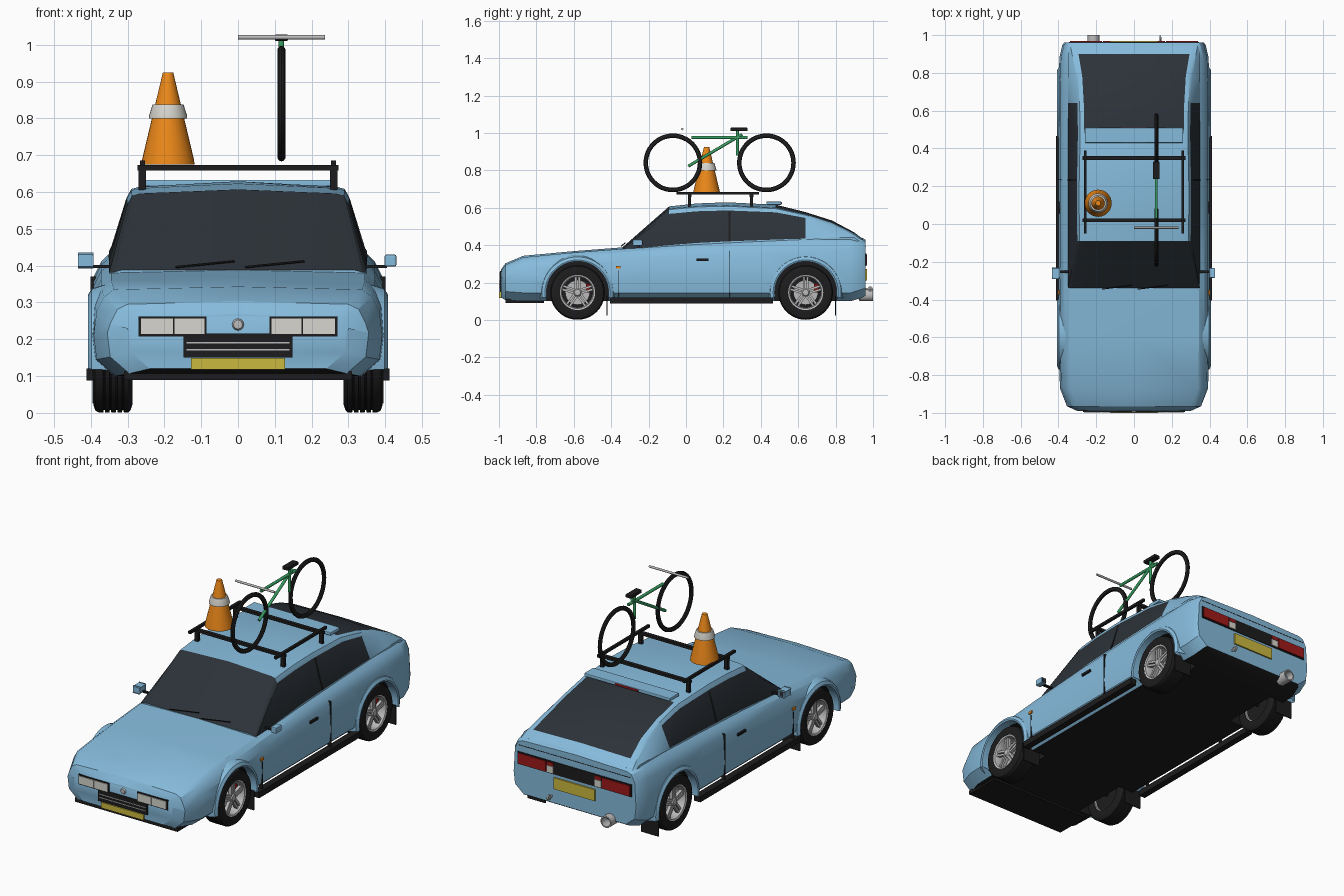
import bpy, bmesh, math
from mathutils import Vector, Matrix

if "Cube" in bpy.data.objects:
    bpy.data.objects.remove(bpy.data.objects["Cube"])

def mat(name, r, g, b):
    m = bpy.data.materials.new(name)
    m.diffuse_color = (r, g, b, 1)
    m.use_nodes = True
    m.node_tree.nodes["Principled BSDF"].inputs["Base Color"].default_value = m.diffuse_color
    return m

BLUE = mat("paint_blue", .24, .50, .72)
GLASS = mat("glass_dark", .025, .032, .04)
BLACK = mat("black_plastic", .012, .012, .013)
SILVER = mat("silver", .5, .5, .5)
WHITE = mat("lens_white", .68, .67, .62)
YELLOW = mat("plate_yellow", .6, .48, .05)
RED = mat("lens_red", .35, .01, .01)
ORANGE = mat("orange", .85, .25, .01)
GREEN = mat("frame_green", .04, .35, .12)

def make(name, bm, mats, smooth=None):
    bmesh.ops.remove_doubles(bm, verts=bm.verts, dist=1e-5)
    bmesh.ops.recalc_face_normals(bm, faces=bm.faces)
    me = bpy.data.meshes.new(name)
    bm.to_mesh(me)
    bm.free()
    for m in mats:
        me.materials.append(m)
    o = bpy.data.objects.new(name, me)
    bpy.context.collection.objects.link(o)
    if smooth:
        shade(o, smooth)
    return o

def activate(o):
    bpy.ops.object.select_all(action='DESELECT')
    o.select_set(True)
    bpy.context.view_layer.objects.active = o

def shade(o, deg):
    activate(o)
    bpy.ops.object.shade_smooth_by_angle(angle=math.radians(deg))

def box(name, m, x, y, z, mirror=False, bevel=0, xf=None):
    """Box from (min, max) ranges, optionally repeated on the other side."""
    for s in ((1, -1) if mirror else (1,)):
        bm = bmesh.new()
        bmesh.ops.create_cube(bm, size=1)
        for v in bm.verts:
            v.co = Vector((s * (sum(x) / 2 + v.co.x * (x[1] - x[0])),
                           sum(y) / 2 + v.co.y * (y[1] - y[0]),
                           sum(z) / 2 + v.co.z * (z[1] - z[0])))
        if bevel:
            bmesh.ops.bevel(bm, geom=bm.edges[:], offset=bevel, segments=2, profile=.5, affect='EDGES')
        if xf:
            bm.transform(xf)
        make(name, bm, [m])

def revolve(name, m, prof, axis, c, n=32, a0=0, a1=2 * math.pi, closed=False, smooth=35):
    """Spin (radius, height) points about an axis through c."""
    bm = bmesh.new()
    full = a1 - a0 > 6.28
    rings = []
    for k in range(n if full else n + 1):
        t = a0 + (a1 - a0) * k / n
        u, w = math.cos(t), math.sin(t)
        put = {'X': lambda r, h: (h, r * u, r * w), 'Y': lambda r, h: (r * u, h, r * w),
               'Z': lambda r, h: (r * u, r * w, h)}[axis]
        rings.append([bm.verts.new(Vector(put(r, h)) + Vector(c)) for r, h in prof])
    p = len(prof)
    for k in range(n):
        a, b = rings[k], rings[(k + 1) % len(rings)]
        for j in range(p if closed else p - 1):
            bm.faces.new((a[j], a[(j + 1) % p], b[(j + 1) % p], b[j]))
    return make(name, bm, [m], smooth)

def tube(name, m, a, b, r, n=10):
    a, b = Vector(a), Vector(b)
    bm = bmesh.new()
    bmesh.ops.create_cone(bm, cap_ends=True, segments=n, radius1=r, radius2=r, depth=(b - a).length)
    bm.transform(Matrix.Translation((a + b) / 2) @ (b - a).to_track_quat('Z', 'Y').to_matrix().to_4x4())
    make(name, bm, [m], 40)

def loft(name, halves, mats, pick):
    """Skin symmetrical half sections; pick(station, strip) gives the material slot."""
    bm = bmesh.new()
    rings = [[bm.verts.new(p) for p in h] + [bm.verts.new((-x, y, z)) for x, y, z in h[-2:0:-1]]
             for h in halves]
    m = len(rings[0])
    for i in range(len(rings) - 1):
        for k in range(m):
            f = bm.faces.new((rings[i][k], rings[i][(k + 1) % m], rings[i + 1][(k + 1) % m], rings[i + 1][k]))
            f.material_index = pick(i, min(k, m - 1 - k))
    bm.faces.new(rings[0])
    bm.faces.new(rings[-1])
    return make(name, bm, mats)

WHEELS = (-.58, .64)
WZ = .147

# lower body: y, half width, bottom, shoulder, top
stations = [(-.99, .30, .12, .25, .268), (-.965, .355, .107, .282, .303), (-.87, .392, .10, .315, .343),
            (-.6, .40, .10, .34, .368), (-.34, .40, .10, .362, .388), (0, .40, .10, .385, .412),
            (.4, .40, .10, .402, .432), (.7, .40, .10, .41, .445), (.88, .395, .10, .415, .445),
            (.945, .38, .12, .415, .438), (.96, .37, .13, .41, .428)]
body = loft("car_body", [[(0, y, b), (w - .06, y, b), (w - .008, y, b + .045), (w, y, b + .11), (w - .008, y, s - .04),
                          (w - .028, y, s), (w - .055, y, t - .008), (0, y, t)] for y, w, b, s, t in stations],
            [BLUE, BLACK], lambda i, j: 1 if j == 0 else 0)
for wy in WHEELS:
    for s in (1, -1):
        cut = revolve("wheel_well_cutter", BLACK, [(0, .25 * s), (.17, .25 * s), (.17, .5 * s), (0, .5 * s)], 'X',
                      (0, wy, WZ), n=40)
        mod = body.modifiers.new("well", 'BOOLEAN')
        mod.object, mod.solver, mod.material_mode = cut, 'EXACT', 'TRANSFER'
        activate(body)
        bpy.ops.object.modifier_apply(modifier=mod.name)
        bpy.data.objects.remove(cut)
shade(body, 28)

# cabin: y, belt half width, belt z, roof half width, roof edge z, roof centre z
cabin = [(-.34, .347, .375, .338, .382, .388), (-.09, .35, .40, .288, .59, .607), (.06, .35, .412, .29, .604, .623),
         (.22, .35, .42, .29, .608, .629), (.48, .35, .43, .285, .595, .616), (.64, .35, .435, .288, .56, .576),
         (.78, .35, .44, .296, .515, .532), (.9, .348, .44, .316, .457, .468), (.945, .342, .41, .325, .425, .434)]
top = loft("cabin", [[(0, y, zb - .03), (wb, y, zb - .03), (wb, y, zb), (wr + .012, y, zr - .12 * (zr - zb)),
                      (wr, y, zr), (wr - .022, y, zr + .006), (0, y, zt)] for y, wb, zb, wr, zr, zt in cabin],
           [BLUE, GLASS], lambda i, j: int((j == 2 and i < 5) or (i == 0 and j > 2) or (j == 5 and 4 <= i < 7)))
shade(top, 25)
box("rear_spoiler", BLUE, (-.26, .26), (.43, .51), (.615, .633), bevel=.004)
box("high_brake_light", RED, (-.07, .07), (.508, .513), (.62, .629))

# wheels, arches and mud flaps
outer = []
for h in (-.042, -.025, -.008, .009, .026):
    outer += [(.146, h), (.146, h + .012), (.139, h + .013), (.139, h + .016)]
tyre = [(.094, -.05), (.125, -.053), (.14, -.048)] + outer[:-2] + [(.14, .048), (.125, .053), (.094, .05)]
for s in (1, -1):
    for wy in WHEELS:
        c = (.34 * s, wy, WZ)
        revolve("tyre", BLACK, [(r, h * s) for r, h in tyre], 'X', c, n=40, closed=True)
        revolve("wheel_rim", SILVER, [(.08, .03 * s), (.086, .046 * s), (.096, .05 * s), (.096, -.045 * s),
                                      (.088, -.045 * s), (.08, 0)], 'X', c, n=40, closed=True)
        revolve("brake_disc", SILVER, [(0, .002 * s), (.066, .002 * s), (.066, -.008 * s), (0, -.008 * s)], 'X', c)
        revolve("wheel_back", BLACK, [(0, -.03 * s), (.09, -.03 * s), (.09, -.035 * s), (0, -.035 * s)], 'X', c)
        revolve("wheel_hub", SILVER, [(0, .044 * s), (.016, .042 * s), (.024, .034 * s), (.024, 0), (0, 0)], 'X', c)
        box("brake_caliper", RED, (-.008, .014), (.045, .068), (0, .045), xf=Matrix.Translation(c))
        for k in range(5):
            xf = Matrix.Translation(c) @ Matrix.Rotation(math.tau * k / 5, 4, 'X')
            for off in (-.009, .009):
                box("wheel_spoke", SILVER, (.02 * s, .037 * s), (off - .006, off + .006), (.012, .086), xf=xf)
        revolve("arch_flare", BLUE, [(.166, .355 * s), (.166, .404 * s), (.174, .407 * s), (.19, .398 * s),
                                     (.204, .355 * s)], 'X', (0, wy, WZ), n=28, a0=-.15, a1=math.pi + .15, closed=True)
for y in (-.423, .80):
    box("mud_flap", BLACK, (.29, .395), (y - .003, y + .003), (.025, .13), mirror=True)
for y in WHEELS:
    tube("axle", BLACK, (-.32, y, WZ), (.32, y, WZ), .012)

# side trim
box("side_skirt", BLACK, (.375, .412), (-.405, .465), (.088, .12), mirror=True)
box("door_handle", BLACK, (.385, .403), (.055, .12), (.315, .328), mirror=True)
box("side_indicator", ORANGE, (.385, .403), (-.375, -.35), (.275, .288), mirror=True)
for y, z in ((.232, .37), (-.36, .265)):
    box("door_gap", BLACK, (.38, .4012), (y, y + .003), (.12, z), mirror=True)
box("window_pillar", BLACK, (-.002, .002), (.228, .238), (0, .165), mirror=False,
    xf=Matrix.Translation((.351, 0, .422)) @ Matrix.Rotation(-.3, 4, 'Y'))
box("window_pillar", BLACK, (-.002, .002), (.228, .238), (0, .165), mirror=False,
    xf=Matrix.Translation((-.351, 0, .422)) @ Matrix.Rotation(.3, 4, 'Y'))
box("mirror_arm", BLACK, (.335, .405), (-.26, -.245), (.394, .402), mirror=True)
box("mirror_housing", BLUE, (.398, .43), (-.285, -.235), (.397, .43), mirror=True, bevel=.005)
box("mirror_glass", GLASS, (.402, .426), (-.236, -.233), (.401, .426), mirror=True)
for x in (-.17, .02):
    tube("wiper", BLACK, (x, -.345, .396), (x + .16, -.325, .412), .003, 6)

# front end
box("front_lip", BLACK, (-.31, .31), (-.965, -.76), (.09, .112))
box("headlight_frame", BLACK, (.085, .27), (-.994, -.955), (.208, .262), mirror=True)
for x in ((.091, .172), (.176, .264)):
    box("headlight_lens", WHITE, x, (-.998, -.98), (.214, .256), mirror=True)
box("grille", BLACK, (-.148, .148), (-.996, -.97), (.15, .215))
for z in (.172, .19):
    box("grille_slat", SILVER, (-.14, .14), (-.999, -.98), (z - .002, z + .002))
box("front_plate", YELLOW, (-.128, .128), (-1, -.98), (.118, .149))
revolve("round_badge", SILVER, [(0, -.998), (.012, -.997), (.017, -.988), (.017, -.97)], 'Y', (0, 0, .24), n=20)

# rear end
box("tail_panel", BLACK, (-.345, .345), (.94, .964), (.288, .356))
box("tail_light", RED, (.17, .338), (.95, .969), (.294, .35), mirror=True)
box("reverse_light", WHITE, (.125, .165), (.95, .969), (.294, .33), mirror=True)
box("brake_strip", RED, (.125, .165), (.95, .969), (.332, .35), mirror=True)
box("rear_plate", YELLOW, (-.125, .125), (.95, .968), (.21, .272))
box("boot_gap", BLACK, (-.34, .34), (.95, .9612), (.39, .393))
revolve("exhaust_pipe", SILVER, [(.018, .85), (.018, .92), (.032, .93), (.032, 1), (.025, 1), (.025, .94), (0, .94)],
        'Y', (-.215, 0, .132), n=24)
tube("tow_hook", SILVER, (.14, .94, .165), (.14, .99, .165), .006)
revolve("tow_eye", SILVER, [(.014, -.004), (.014, .004), (.007, .004), (.007, -.004)], 'X', (.14, .985, .165), n=16, closed=True)

# roof rack
for y in (.02, .35):
    box("rack_crossbar", BLACK, (-.273, .273), (y - .01, y + .01), (.658, .673))
    box("rack_foot", BLACK, (.25, .27), (y - .008, y + .008), (.585, .66), mirror=True)
box("rack_side_rail", BLACK, (.252, .266), (-.05, .39), (.671, .685), mirror=True)

# traffic cone
CX, CY = -.19, .11
revolve("traffic_cone", ORANGE, [(0, .675), (.072, .675), (.07, .69), (.014, .925), (0, .925)], 'Z', (CX, CY, 0), n=28)
revolve("cone_band", WHITE, [(.04, .80), (.052, .80), (.052, .806), (.042, .838), (.03, .838)], 'Z', (CX, CY, 0), n=28)

# bicycle
BX = .118
ring = [(.145 + .012 * math.cos(t * math.tau / 10), .011 * math.sin(t * math.tau / 10)) for t in range(10)]
for y in (-.07, .43):
    revolve("bicycle_tyre", BLACK, ring, 'X', (BX, y, .84), n=48, closed=True)
for a, b in (((.03, .975), (.33, .975)), ((.012, .822), (.30, .992)), ((.275, .88), (.275, 1.01))):
    tube("bicycle_frame", GREEN, (BX, *a), (BX, *b), .008)
box("bicycle_saddle", BLACK, (BX - .018, BX + .018), (.237, .33), (1.01, 1.028), bevel=.004)
tube("bicycle_handlebar", SILVER, (0, -.02, 1.02), (.236, -.02, 1.02), .006)
